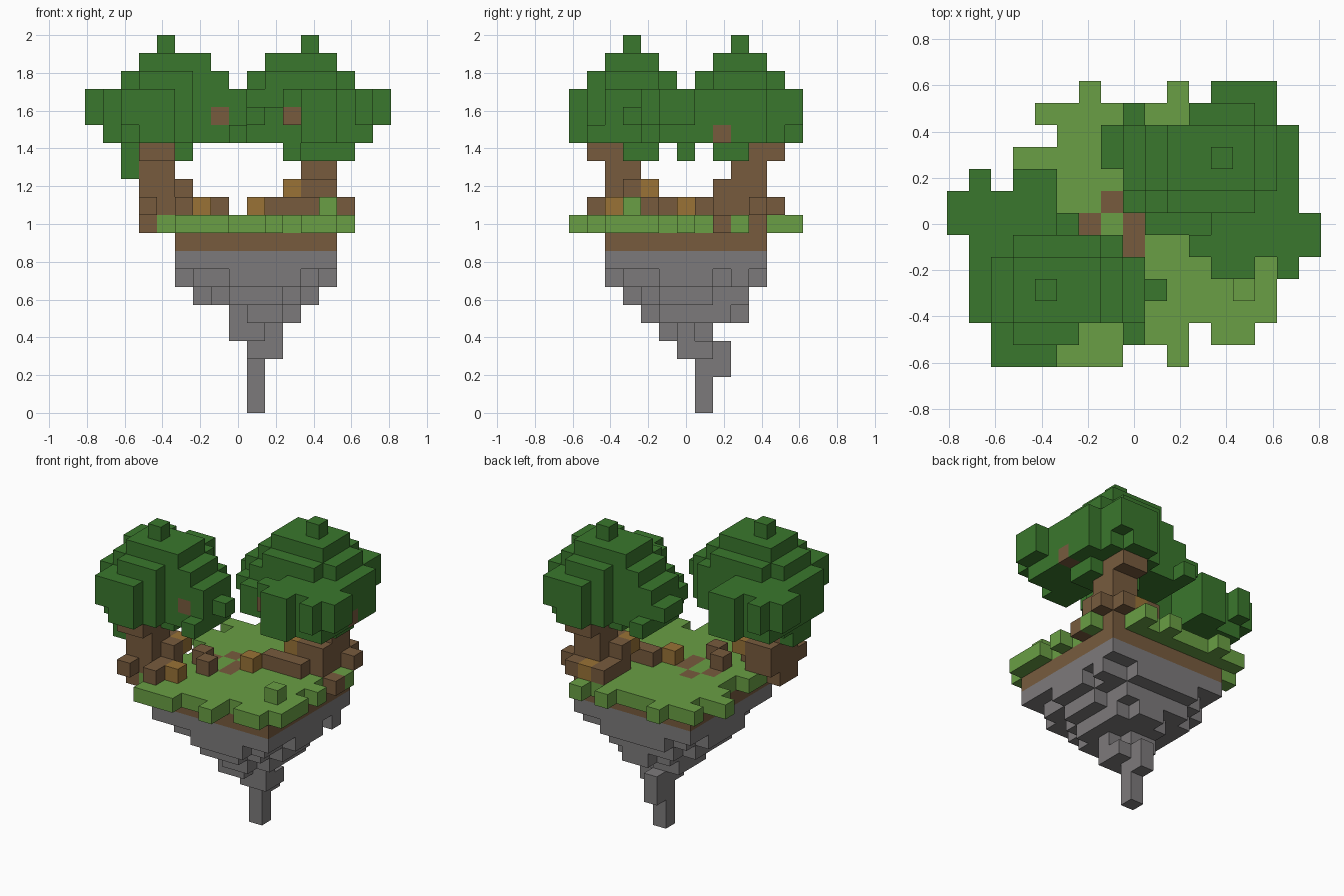
import bpy
import bmesh
import random
from mathutils import Vector

default_cube = bpy.data.objects.get("Cube")
if default_cube:
    bpy.data.objects.remove(default_cube, do_unlink=True)

random.seed(4)
UNIT = 2 / 21                       # edge length of one block
ORIGIN = Vector((8.5, 6.5, 0))      # grid point that sits at the world origin
blocks = {}                         # (column, row, layer) -> part name


def put(part, column, row, layer):
    """Place a block unless the spot is already taken."""
    blocks.setdefault((column, row, layer), part)


def fill(part, columns, rows, layers):
    """Place a solid box of blocks, with inclusive ranges."""
    for column in range(columns[0], columns[1] + 1):
        for row in range(rows[0], rows[1] + 1):
            for layer in range(layers[0], layers[1] + 1):
                put(part, column, row, layer)


def opposite(column, row):
    """The matching spot half a turn around the island."""
    return 16 - column, 12 - row


def in_oval(column, row, columns, rows, power):
    """True inside a slightly ragged rounded outline within both ranges."""
    dx = (2 * column - sum(columns)) / (columns[1] - columns[0] + 1)
    dy = (2 * row - sum(rows)) / (rows[1] - rows[0] + 1)
    return abs(dx) ** power + abs(dy) ** power <= random.uniform(1, 1.25)


def both_trees(part, columns, rows, layers):
    """Place a box at the front tree and its turned copy at the back tree."""
    fill(part, columns, rows, layers)
    (a, c), (b, d) = opposite(columns[1], rows[1]), opposite(columns[0], rows[0])
    fill(part, (a, b), (c, d), layers)


# Amber blocks near the trunks and on the path
both_trees("amber_blocks", (5, 5), (4, 4), (12, 12))
for lamp in ((6, 2), (9, 6), (12, 11)):
    put("amber_blocks", *lamp, 11)

# Trunks, roots and leaning tops
both_trees("trunks", (3, 3), (2, 3), (10, 10))
both_trees("trunks", (3, 4), (2, 3), (11, 13))
both_trees("trunks", (3, 4), (1, 2), (14, 14))
both_trees("trunks", (4, 4), (2, 3), (15, 17))
both_trees("trunks", (5, 5), (2, 3), (11, 11))
both_trees("trunks", (5, 5), (3, 3), (12, 12))
both_trees("trunks", (3, 4), (4, 4), (11, 12))
both_trees("trunks", (3, 3), (1, 1), (11, 11))
both_trees("trunks", (5, 5), (1, 1), (11, 11))
for root in ((7, 4), (6, 5), (10, 7), (12, 7), (11, 7), (14, 10)):
    put("trunks", *root, 11)
fill("trunks", (13, 14), (8, 8), (10, 10))
put("trunks", 13, 8, 11)

# Branch ends showing through the leaves
for branch in ((7, 2, 16), (11, 5, 16), (15, 8, 15)):
    put("trunks", *branch)

# Leaves: outline from above, trimmed layer by layer
crown_rows = [[(2, 4)], [(2, 5)], [(1, 8)], [(1, 9)], [(1, 8)],
              [(1, 7)], [(0, 4)], [(0, 4)], [(1, 1), (3, 4)]]
crown_layers = {      # layer: columns, rows, roundness
    15: ((1, 8), (0, 8), 2.4),
    16: ((0, 9), (0, 8), 5),
    17: ((0, 8), (0, 8), 2.4),
    18: ((2, 7), (1, 5), 1.9),
    19: ((3, 6), (2, 4), 1.6),
    20: ((4, 4), (3, 3), 2),
}
for layer, (columns, rows, power) in crown_layers.items():
    for row in range(rows[0], rows[1] + 1):
        for first, last in crown_rows[row]:
            for column in range(max(first, columns[0]), min(last, columns[1]) + 1):
                if in_oval(column, row, columns, rows, power):
                    put("leaves", column, row, layer)
                    put("leaves", *opposite(column, row), layer)
both_trees("leaves", (2, 5), (3, 4), (14, 14))
both_trees("leaves", (5, 5), (6, 6), (14, 14))
fill("leaves", (2, 2), (2, 3), (13, 15))
both_trees("leaves", (0, 0), (6, 7), (16, 17))
both_trees("leaves", (2, 4), (0, 0), (16, 17))
both_trees("leaves", (3, 4), (8, 8), (16, 17))
both_trees("leaves", (3, 6), (3, 3), (19, 19))
both_trees("leaves", (8, 8), (3, 3), (17, 17))
both_trees("leaves", (1, 1), (8, 8), (16, 16))
both_trees("leaves", (8, 8), (1, 1), (15, 15))
both_trees("leaves", (8, 8), (2, 2), (15, 15))
both_trees("leaves", (9, 9), (3, 3), (16, 16))
fill("leaves", (9, 11), (6, 6), (15, 16))
fill("leaves", (11, 12), (5, 5), (16, 17))
for sprig in ((7, 10), (8, 7)):
    put("leaves", *sprig, 16)

# Bare soil patches, then the ragged turf around them
for patch in ((7, 7), (6, 6), (8, 5), (8, 6)):
    put("soil", *patch, 10)
turf_rows = [[(5, 7), (10, 10)], [(6, 10), (12, 13)], [(4, 14)], [(4, 14)],
             [(4, 14)], [(4, 13)], [(5, 14)], [(5, 13)], [(4, 13)],
             [(3, 14)], [(5, 12)], [(4, 12)], [(6, 6), (10, 10), (12, 12)]]
for row, spans in enumerate(turf_rows):
    for span in spans:
        fill("turf", span, (row, row), (10, 10))
put("turf", 13, 3, 11)

# Soil slab and the stone slab below it
fill("soil", (5, 13), (2, 10), (9, 9))
fill("stone", (5, 13), (2, 10), (8, 8))

# Stone tapering down to a hanging spike
taper = {7: ((5, 13), (2, 10)), 6: ((6, 12), (3, 9)),
         5: ((8, 11), (4, 9)), 4: ((8, 10), (5, 7))}
for layer, (columns, rows) in taper.items():
    for column in range(columns[0], columns[1] + 1):
        for row in range(rows[0], rows[1] + 1):
            if in_oval(column, row, columns, rows, 1.6):
                put("stone", column, row, layer)
fill("stone", (11, 11), (9, 9), (6, 7))
fill("stone", (12, 13), (9, 9), (7, 7))
fill("stone", (9, 10), (6, 7), (3, 3))
fill("stone", (9, 9), (7, 8), (2, 3))
fill("stone", (9, 9), (7, 7), (0, 1))


def make_material(name, colour):
    material = bpy.data.materials.new(name)
    material.use_nodes = True
    rgba = (*colour, 1)
    material.diffuse_color = rgba
    material.node_tree.nodes["Principled BSDF"].inputs["Base Color"].default_value = rgba
    return material


def build_part(name, material):
    """Skin the outer faces of one part and merge the flat areas."""
    bm = bmesh.new()
    for cell in [c for c, part in blocks.items() if part == name]:
        centre = Vector(cell) + Vector((.5, .5, .5)) - ORIGIN
        for axis in range(3):
            for sign in (-1, 1):
                normal = Vector((0, 0, 0))
                normal[axis] = sign
                if tuple(int(v) for v in Vector(cell) + normal) in blocks:
                    continue
                u = Vector((0, 0, 0))
                u[(axis + 1) % 3] = .5
                v = normal.cross(u)
                middle = centre + normal / 2
                corners = (-u - v, u - v, u + v, v - u)
                bm.faces.new([bm.verts.new((middle + c) * UNIT) for c in corners])
    bmesh.ops.remove_doubles(bm, verts=bm.verts, dist=UNIT / 100)
    bmesh.ops.dissolve_limit(bm, angle_limit=.01, verts=bm.verts, edges=bm.edges)
    mesh = bpy.data.meshes.new(name)
    bm.to_mesh(mesh)
    bm.free()
    mesh.materials.append(material)
    bpy.context.collection.objects.link(bpy.data.objects.new(name, mesh))


bark = make_material("earth brown", (.185, .105, .048))
build_part("trunks", bark)
build_part("soil", bark)
build_part("leaves", make_material("leaf green", (.042, .185, .026)))
build_part("turf", make_material("grass green", (.142, .345, .058)))
build_part("amber_blocks", make_material("amber", (.32, .17, .037)))
build_part("stone", make_material("stone grey", (.204, .195, .198)))
